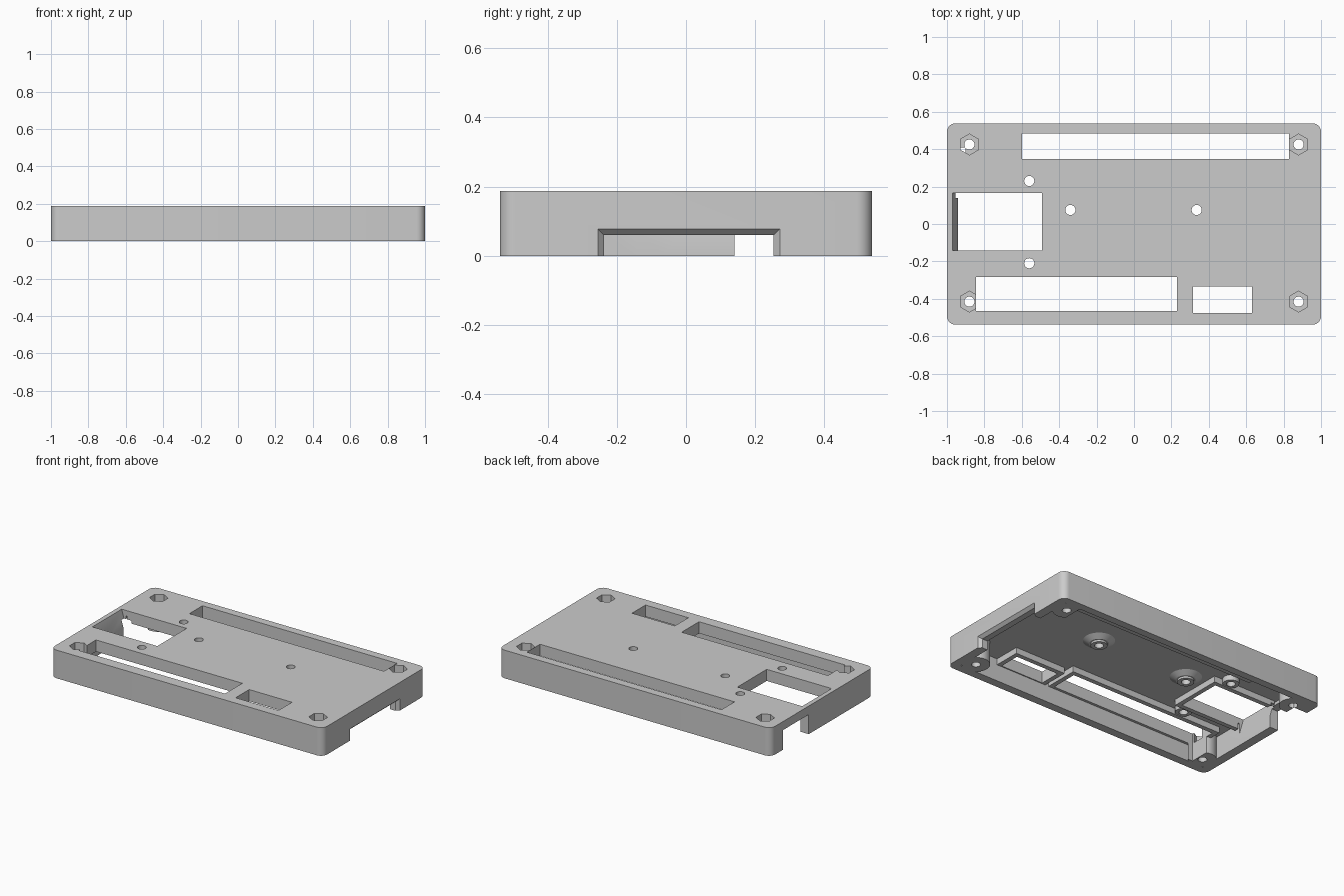
import bpy, bmesh, math
from mathutils import Matrix

cube = bpy.data.objects.get("Cube")
if cube:
    bpy.data.objects.remove(cube)

grey = bpy.data.materials.new("plastic grey")
grey.use_nodes = True
grey.diffuse_color = (0.6, 0.6, 0.6, 1)
grey.node_tree.nodes["Principled BSDF"].inputs["Base Color"].default_value = (0.6, 0.6, 0.6, 1)

TOP, FLOOR, LIP = 0.187, 0.15, 0.11


def make(name, bm):
    bmesh.ops.recalc_face_normals(bm, faces=bm.faces)
    mesh = bpy.data.meshes.new(name)
    bm.to_mesh(mesh)
    bm.free()
    mesh.materials.append(grey)
    obj = bpy.data.objects.new(name, mesh)
    bpy.context.collection.objects.link(obj)
    return obj


def box(name, x, y, z):
    bm = bmesh.new()
    bmesh.ops.create_cube(bm, size=1)
    for v in bm.verts:
        v.co = [r[0] if c < 0 else r[1] for c, r in zip(v.co, (x, y, z))]
    return make(name, bm)


def tube(name, x, y, z, r, sides=32, r_top=None):
    bm = bmesh.new()
    bmesh.ops.create_cone(bm, cap_ends=True, segments=sides, radius1=r,
                          radius2=r_top or r, depth=z[1] - z[0],
                          matrix=Matrix.Translation((x, y, sum(z) / 2)))
    return make(name, bm)


def loft(name, ring_a, ring_b):
    bm = bmesh.new()
    a, b = ([bm.verts.new(p) for p in ring] for ring in (ring_a, ring_b))
    bm.faces.new(a)
    bm.faces.new(b[::-1])
    for i in range(len(a)):
        j = (i + 1) % len(a)
        bm.faces.new((a[i], a[j], b[j], b[i]))
    return make(name, bm)


def combine(body, tool, operation):
    mod = body.modifiers.new(operation, "BOOLEAN")
    mod.operation, mod.object, mod.solver = operation, tool, "EXACT"
    bpy.context.view_layer.objects.active = body
    bpy.ops.object.modifier_apply(modifier=mod.name)
    bpy.data.objects.remove(tool)


def cut(tool):
    combine(case, tool, "DIFFERENCE")


def add(tool):
    combine(case, tool, "UNION")


# outer block with rounded vertical corners
case = box("case_cover", (-1, 1), (-0.538, 0.538), (0, TOP))
bm = bmesh.new()
bm.from_mesh(case.data)
upright = [e for e in bm.edges if abs(e.verts[0].co.z - e.verts[1].co.z) > 0.1]
bmesh.ops.bevel(bm, geom=upright, offset=0.045, segments=8, affect="EDGES", profile=0.5)
bm.to_mesh(case.data)
bm.free()

# hollow underside
cut(box("cavity", (-0.94, 0.94), (-0.482, 0.488), (-0.1, FLOOR)))

# corner screw columns
corners = [(x, y) for x in (-0.88, 0.88) for y in (-0.415, 0.425)]
for x, y in corners:
    add(tube("corner_column", x, y, (0, TOP - 0.01), 0.085))

# lips hanging below the plate around the windows
windows = [((-0.6, 0.83), (0.347, 0.484)), ((-0.845, 0.23), (-0.465, -0.283)),
           ((0.315, 0.63), (-0.475, -0.333))]
for x, y in windows + [((-0.9, -0.493), (-0.143, 0.165))]:
    add(box("window_lip", (max(x[0] - 0.03, -0.95), x[1] + 0.03),
            (max(y[0] - 0.03, -0.5), min(y[1] + 0.03, 0.5)), (LIP, FLOOR + 0.01)))

# standoffs, two of them flared into the plate
holes = [(-0.34, 0.075), (0.335, 0.075), (-0.56, 0.23), (-0.56, -0.21)]
for i, (x, y) in enumerate(holes):
    add(tube("standoff", x, y, (0.115, FLOOR + 0.01), 0.05))
    if i < 2:
        add(tube("standoff_flare", x, y, (0.128, FLOOR + 0.005), 0.06, 32, 0.105))

# windows through the top
for x, y in windows:
    cut(box("window", x, y, (-0.1, 0.3)))
cut(box("side_window", (-0.94, -0.493), (-0.143, 0.165), (-0.1, 0.3)))

# sloped recess in the wall beside the side window
slope = [(-0.97, 0.25), (-0.97, TOP), (-0.94, 0.08), (-0.9, 0.08), (-0.9, 0.25)]
cut(loft("slope", *[[(x, y, z) for x, z in slope] for y in (-0.143, 0.165)]))

# screw holes and hexagonal nut pockets
for x, y in corners + holes:
    cut(tube("screw_hole", x, y, (-0.1, 0.3), 0.027))
for x, y in corners:
    cut(tube("nut_pocket", x, y, (0.12, 0.3), 0.056, 6))

# connector opening on one end, with a tapered mouth
cut(box("connector_opening", (0.9, 1.1), (-0.237, 0.253), (-0.1, 0.06)))


def mouth(x, grow):
    lo, hi, top = -0.237 - grow, 0.253 + grow, 0.06 + grow
    return [(x, lo, -0.1), (x, hi, -0.1), (x, hi, top), (x, lo, top)]


cut(loft("connector_mouth", mouth(0.98, 0), mouth(1.02, 0.036)))

# cable opening on the other end
cut(box("cable_opening", (-1.1, -0.9), (0.14, 0.41), (-0.1, 0.13)))

bpy.ops.object.select_all(action="DESELECT")
case.select_set(True)
bpy.context.view_layer.objects.active = case
bpy.ops.object.shade_smooth_by_angle(angle=math.radians(30))
